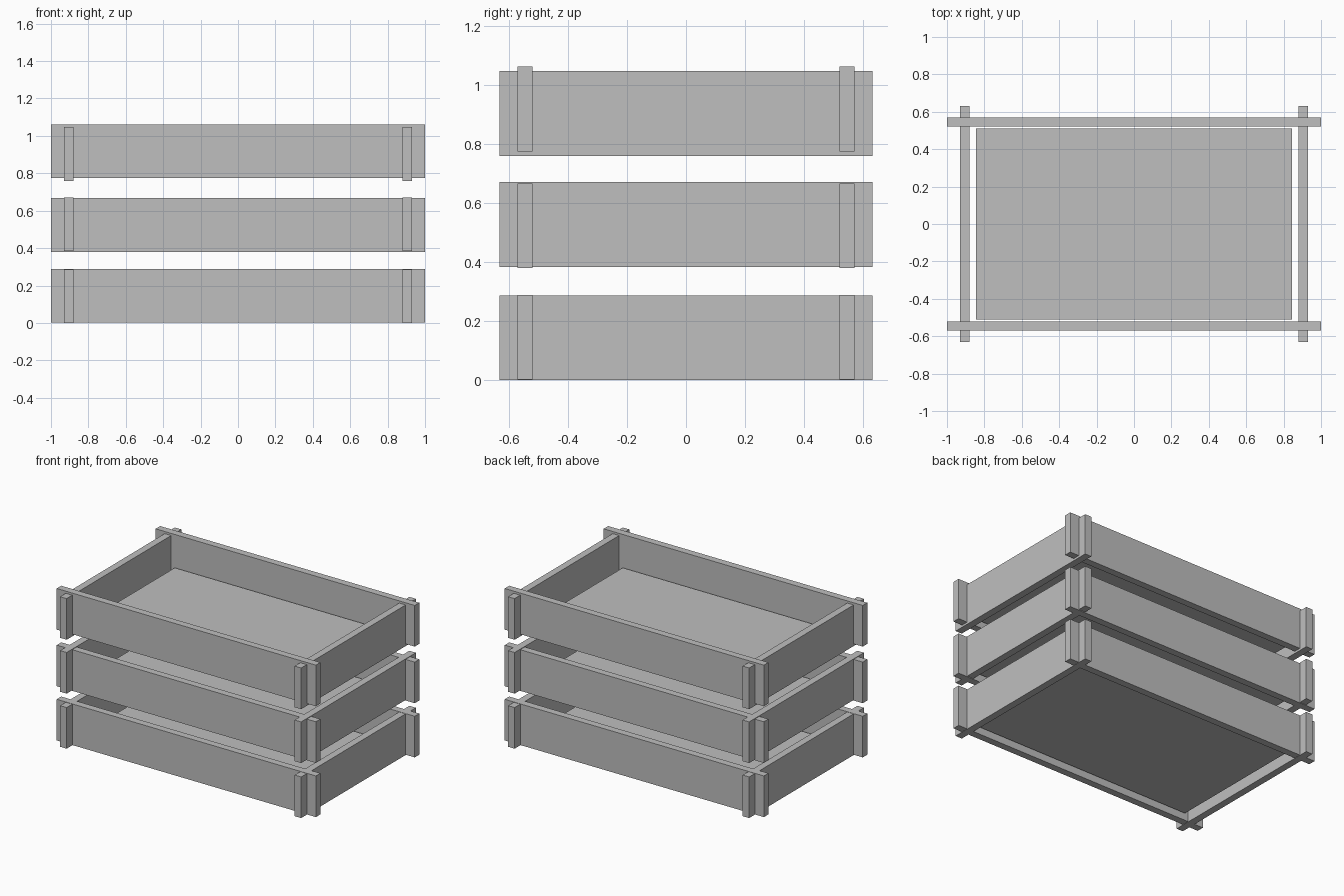
import bpy
from mathutils import Vector

default = bpy.data.objects.get("Cube")
if default:
    bpy.data.objects.remove(default, do_unlink=True)

# Single plain grey for all boards
grey = bpy.data.materials.new("plain_grey")
grey.use_nodes = True
colour = (0.52, 0.52, 0.52, 1)
grey.diffuse_color = colour
grey.node_tree.nodes["Principled BSDF"].inputs["Base Color"].default_value = colour

WALL = 0.05     # board thickness
HEIGHT = 0.287  # board height
LONG_Y = 0.545  # centre line of the long boards
SIDE_X = 0.905  # centre line of the side boards
DEPTH = 1.264   # length of the side boards


def board(name, size, centre):
    """Flat-faced box with its size baked into the mesh."""
    bpy.ops.mesh.primitive_cube_add(size=1, location=centre)
    obj = bpy.context.object
    obj.name = name
    for v in obj.data.vertices:
        v.co *= Vector(size)
    obj.data.materials.append(grey)


def tray(level, long_z, side_z, floor_z):
    """Four crossing boards around a raised, loose floor panel."""
    for side, word in ((-1, "front"), (1, "back")):
        board(f"{level}_{word}_board", (2, WALL, HEIGHT),
              (0, side * LONG_Y, long_z + HEIGHT / 2))
    for side, word in ((-1, "right"), (1, "left")):
        board(f"{level}_{word}_board", (WALL, DEPTH, HEIGHT),
              (side * SIDE_X, 0, side_z + HEIGHT / 2))
    board(f"{level}_floor", (1.69, 1.02, 0.02), (0, 0, floor_z))


# Three trays: base of long boards, base of side boards, floor centre
tray("bottom", 0.002, 0.0, 0.055)
tray("middle", 0.38, 0.384, 0.437)
tray("top", 0.775, 0.76, 0.825)
